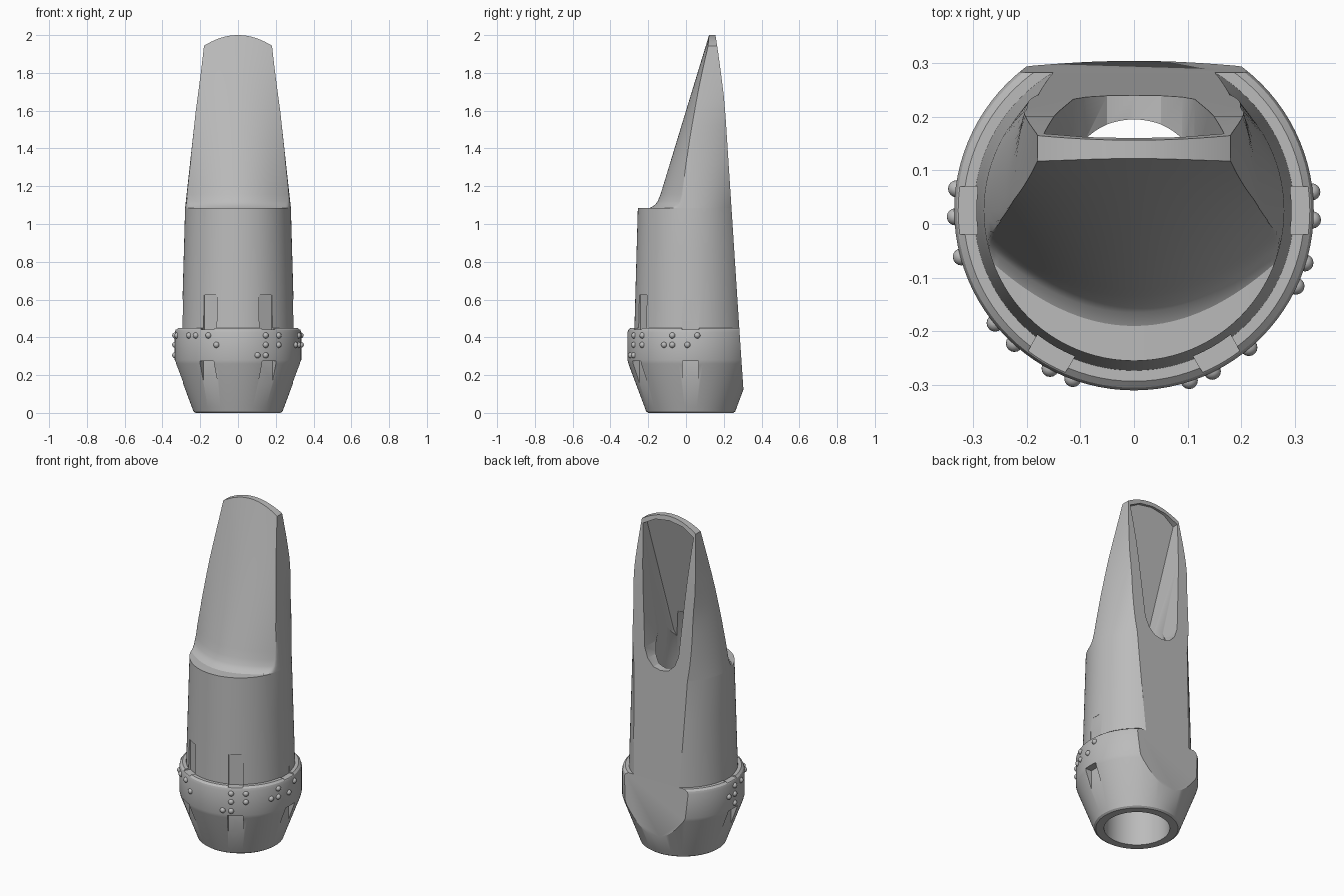
import bpy, bmesh, math

if "Cube" in bpy.data.objects:
    bpy.data.objects.remove(bpy.data.objects["Cube"], do_unlink=True)

AXIS_Y = 0.025
SEGMENTS = 96

grey = bpy.data.materials.new("plain grey")
grey.use_nodes = True
COLOUR = (0.5, 0.5, 0.5, 1)
grey.diffuse_color = COLOUR
grey.node_tree.nodes["Principled BSDF"].inputs["Base Color"].default_value = COLOUR


def interpolate(table, z):
    """Piecewise linear lookup of (z, value) pairs."""
    if z <= table[0][0]:
        return table[0][1]
    for (z0, v0), (z1, v1) in zip(table, table[1:]):
        if z <= z1:
            return v0 + (v1 - v0) * (z - z0) / (z1 - z0)
    return table[-1][1]


def loft(name, rings, strip_caps=False):
    """Closed solid through equal rings; strip caps follow a cap curved in x."""
    bm = bmesh.new()
    loops = [[bm.verts.new(p) for p in ring] for ring in rings]
    n = len(loops[0])
    for a, b in zip(loops, loops[1:]):
        for i in range(n):
            j = (i + 1) % n
            bm.faces.new((a[i], a[j], b[j], b[i]))
    for loop in (loops[0], loops[-1]):
        if strip_caps:
            for j in range(n // 2):
                quad = [loop[j], loop[j + 1], loop[n - j - 1], loop[(n - j) % n]]
                bm.faces.new(list(dict.fromkeys(quad)))
        else:
            bm.faces.new(loop)
    bmesh.ops.recalc_face_normals(bm, faces=bm.faces)
    mesh = bpy.data.meshes.new(name)
    bm.to_mesh(mesh)
    bm.free()
    obj = bpy.data.objects.new(name, mesh)
    bpy.context.collection.objects.link(obj)
    mesh.materials.append(grey)
    return obj


def circle(z, r, cy=AXIS_Y):
    angles = [2 * math.pi * i / SEGMENTS for i in range(SEGMENTS)]
    return [(r * math.cos(a), cy + r * math.sin(a), z) for a in angles]


def radial_box(angle, width, inner, z0, z1):
    """Box standing off the axis; angle is measured from the front towards +x."""
    s, c = math.sin(math.radians(angle)), math.cos(math.radians(angle))
    corners = [(inner, -width / 2), (inner, width / 2), (0.5, width / 2), (0.5, -width / 2)]
    return loft("notch_cutter", [[(d * s + w * c, AXIS_Y - d * c + w * s, z)
                                  for d, w in corners] for z in (z0, z1)])


def cut(obj, cutter):
    cutter.hide_render = True
    mod = obj.modifiers.new("cut", "BOOLEAN")
    mod.operation = "DIFFERENCE"
    mod.solver = "EXACT"
    mod.object = cutter
    bpy.context.view_layer.objects.active = obj
    bpy.ops.object.modifier_apply(modifier=mod.name)


def smooth(obj):
    bpy.ops.object.select_all(action="DESELECT")
    obj.select_set(True)
    bpy.context.view_layer.objects.active = obj
    bpy.ops.object.shade_smooth_by_angle(angle=math.radians(28))


# Barrel and beak: tapering tube whose front is trimmed by the sloping beak
half_width = [(0.45, 0.298), (1.085, 0.28), (1.94, 0.186), (2.0, 0.18)]
depth = [(0.45, 0.298), (1.085, 0.28), (1.5, 0.35), (2.0, 0.6)]
beak_y = [(1.085, -1), (1.086, -0.19), (1.1, -0.165), (1.12, -0.15),
          (1.156, -0.135), (2.0, 0.122)]
beak_curve = [(1.085, 1.7), (2.0, 0.3)]


def body_ring(z):
    ring = []
    w, d = interpolate(half_width, z), interpolate(depth, z)
    for i in range(SEGMENTS):
        t = 2 * math.pi * i / SEGMENTS
        x = -w * math.cos(t)
        zz = z - 1.75 * max(0, (z - 1.6) / 0.4) * x * x
        f, k = interpolate(beak_y, zz), interpolate(beak_curve, zz)
        centre = max(AXIS_Y, f + k * w * w)
        ring.append((x, max(centre - d * math.sin(t), f + k * x * x), zz))
    return ring


levels = [0.45, 0.63, 0.85, 1.085, 1.086, 1.1, 1.12, 1.156] + [1.2 + 0.08 * i for i in range(11)]
body = loft("barrel_and_beak", [body_ring(z) for z in levels], strip_caps=True)

# Cup: turned collar at the base
cup_profile = [(0, 0.225), (0.008, 0.236), (0.03, 0.244), (0.26, 0.33), (0.28, 0.335),
               (0.425, 0.335), (0.44, 0.33), (0.45, 0.318)]
cup = loft("base_cup", [circle(z, r) for z, r in cup_profile])

# Flat back, curving towards the tip
back = [(0.319, -0.1), (0.282, 0.45), (0.21, 1.56), (0.2, 1.68), (0.185, 1.8),
        (0.17, 1.91), (0.153, 2.02), (1, 2.1), (1, -0.1)]
back_cutter = loft("back_cutter", [[(x, y, z) for y, z in back] for x in (-1, 1)])

# Bore narrowing into the chamber
bore_cutter = loft("bore_cutter", [circle(-0.1, 0.18), circle(1.0, 0.18),
                                   circle(1.35, 0.1, 0.07)])

# Window with a sloping inner wall
half = [(0.05, 1.11), (0.09, 1.15), (0.113, 1.21), (0.168, 1.92), (0.09, 1.962)]
outline = [(0, 1.1)] + half + [(0, 1.975)] + [(-x, z) for x, z in reversed(half)]
window_cutter = loft("window_cutter", [
    [(x, 0.147 + 0.25 * (z - 1.975), z) for x, z in outline],
    [(x, 0.5, z) for x, z in outline]])

# Shallow panels above the collar and notches below it
panels = [radial_box(a, 0.08, 0.284, 0.442, 0.625) for a in (-30, 30)]
panels += [radial_box(a, 0.09, 0.292, 0.442, 0.6) for a in (-90, 90)]
notches = [radial_box(a, 0.085, 0.29, 0.14, 0.275) for a in (-90, -30, 30, 90)]

for cutter in [back_cutter, bore_cutter, window_cutter] + panels:
    cut(body, cutter)
for cutter in [back_cutter, bore_cutter] + panels + notches:
    cut(cup, cutter)
for cutter in [back_cutter, bore_cutter, window_cutter] + panels + notches:
    bpy.data.objects.remove(cutter, do_unlink=True)
smooth(body)
smooth(cup)

# Raised dots around the collar: height, angles from the front
dots = {0.41: (26, 40, 73, 96, -28, -42, -51, -75, -88),
        0.36: (26, 40, 65, 73, 87, -20, -88, -97),
        0.305: (18, 26, -88)}
for z, angles in dots.items():
    for a in angles:
        t = math.radians(a)
        bpy.ops.mesh.primitive_uv_sphere_add(
            segments=16, ring_count=8, radius=0.016,
            location=(0.333 * math.sin(t), AXIS_Y - 0.333 * math.cos(t), z))
        dot = bpy.context.object
        dot.name = "raised_dot"
        dot.data.materials.append(grey)
        smooth(dot)
